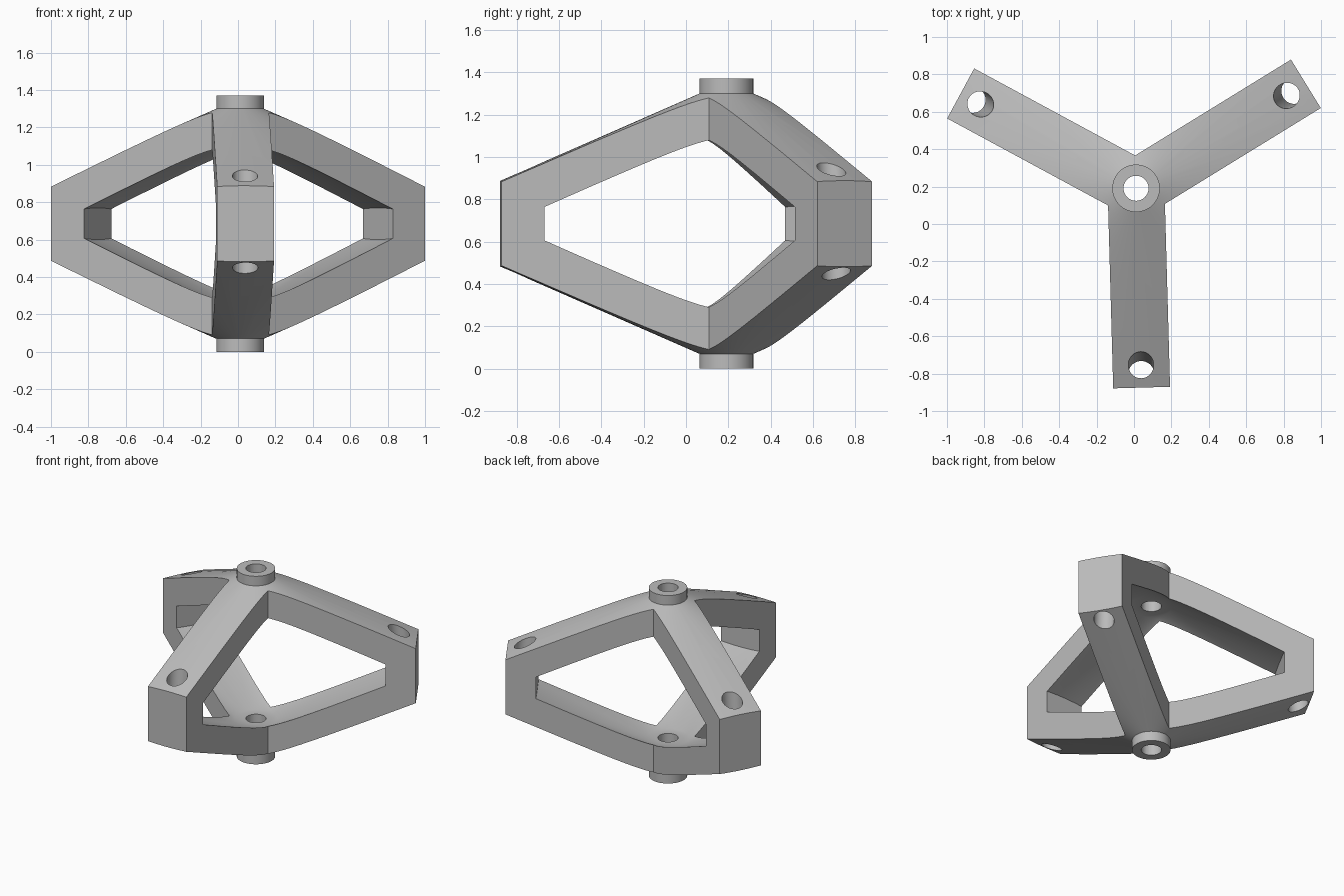
import bpy, bmesh, math
from mathutils import Vector, Matrix

cube = bpy.data.objects.get("Cube")
if cube:
    bpy.data.objects.remove(cube, do_unlink=True)

MID = 0.685            # height of the mirror plane
CENTRE = Vector((0.011, 0.191, 0))
ARMS = [math.radians(-88.4 + 120 * i) for i in range(3)]
HALF_WIDTH = 0.152
REACH = 1.066          # hub axis to the flat arm end
WINDOW_REACH = 0.865   # hub axis to the flat window end
HUB_R, BORE_R = 0.127, 0.067


def make_object(name, bm):
    bmesh.ops.recalc_face_normals(bm, faces=bm.faces)
    mesh = bpy.data.meshes.new(name)
    bm.to_mesh(mesh)
    bm.free()
    obj = bpy.data.objects.new(name, mesh)
    bpy.context.collection.objects.link(obj)
    return obj


def lathe(name, upper, steps=72):
    """Revolve an upper half profile (radius, height above MID), mirrored below."""
    points = upper + [(r, -h) for r, h in reversed(upper)]
    bm = bmesh.new()
    verts = [bm.verts.new((r, 0, MID + h)) for r, h in points]
    edges = [bm.edges.new(pair) for pair in zip(verts, verts[1:])]
    bmesh.ops.spin(bm, geom=verts + edges, cent=(0, 0, 0), axis=(0, 0, 1),
                   angle=math.tau, steps=steps, use_merge=True)
    bmesh.ops.remove_doubles(bm, verts=bm.verts, dist=1e-5)
    return make_object(name, bm)


def prism(name, outline):
    bm = bmesh.new()
    face = bm.faces.new([bm.verts.new((x, y, -0.2)) for x, y in outline])
    top = bmesh.ops.extrude_face_region(bm, geom=[face])["geom"]
    bmesh.ops.translate(bm, vec=(0, 0, 1.8),
                        verts=[v for v in top if isinstance(v, bmesh.types.BMVert)])
    return make_object(name, bm)


def rod(name, start, end, radius):
    axis = end - start
    turn = axis.to_track_quat('Z', 'Y').to_matrix().to_4x4()
    bm = bmesh.new()
    bmesh.ops.create_cone(bm, cap_ends=True, segments=40, radius1=radius, radius2=radius,
                          depth=axis.length * 1.6,
                          matrix=Matrix.Translation((start + end) / 2) @ turn)
    return make_object(name, bm)


def combine(obj, cutter, operation):
    mod = obj.modifiers.new(operation.title(), 'BOOLEAN')
    mod.operation, mod.object, mod.solver = operation, cutter, 'EXACT'
    bpy.context.view_layer.objects.active = obj
    bpy.ops.object.modifier_apply(modifier=mod.name)
    bpy.data.objects.remove(cutter, do_unlink=True)


def polar(angle, along, across=0.0):
    c, s = math.cos(angle), math.sin(angle)
    return (c * along - s * across, s * along + c * across)


# Double cone with hub collars, trimmed to a three-armed plan
frame = lathe("three_arm_frame", [(0, 0.685), (HUB_R, 0.685), (HUB_R, 0.615), (1.3, 0.101)])
plan = []
for a in ARMS:
    plan += [polar(a, REACH, -HALF_WIDTH), polar(a, REACH, HALF_WIDTH),
             polar(a + math.pi / 3, HALF_WIDTH / math.sin(math.pi / 3))]
combine(frame, prism("arm_plan", plan), 'INTERSECT')

# Windows: smaller double cone with a flat end in each arm
window = lathe("window_cutter", [(0, 0.41), (0.14, 0.41), (1.05, 0.002)])
combine(window, prism("window_plan", [polar(a + math.pi / 3, 2 * WINDOW_REACH) for a in ARMS]),
        'INTERSECT')
combine(frame, window, 'DIFFERENCE')

# Hub bore and the leaning bolt hole at each arm end
combine(frame, rod("hub_bore", Vector((0, 0, 0)), Vector((0, 0, 2 * MID)), BORE_R), 'DIFFERENCE')
for a in ARMS:
    top = Vector((*polar(a, 0.945), 0.943))
    bottom = Vector((*polar(a, 0.99), 0.447))
    combine(frame, rod("bolt_hole", bottom, top, 0.068), 'DIFFERENCE')

# Material, placement and shading
grey = bpy.data.materials.new("plain_grey")
grey.use_nodes = True
colour = (0.5, 0.5, 0.5, 1)
grey.diffuse_color = colour
grey.node_tree.nodes["Principled BSDF"].inputs["Base Color"].default_value = colour
frame.data.materials.clear()
frame.data.materials.append(grey)
for poly in frame.data.polygons:
    poly.material_index = 0
frame.data.transform(Matrix.Translation(CENTRE))
bpy.ops.object.select_all(action='DESELECT')
frame.select_set(True)
bpy.context.view_layer.objects.active = frame
bpy.ops.object.shade_smooth_by_angle(angle=math.radians(25))
